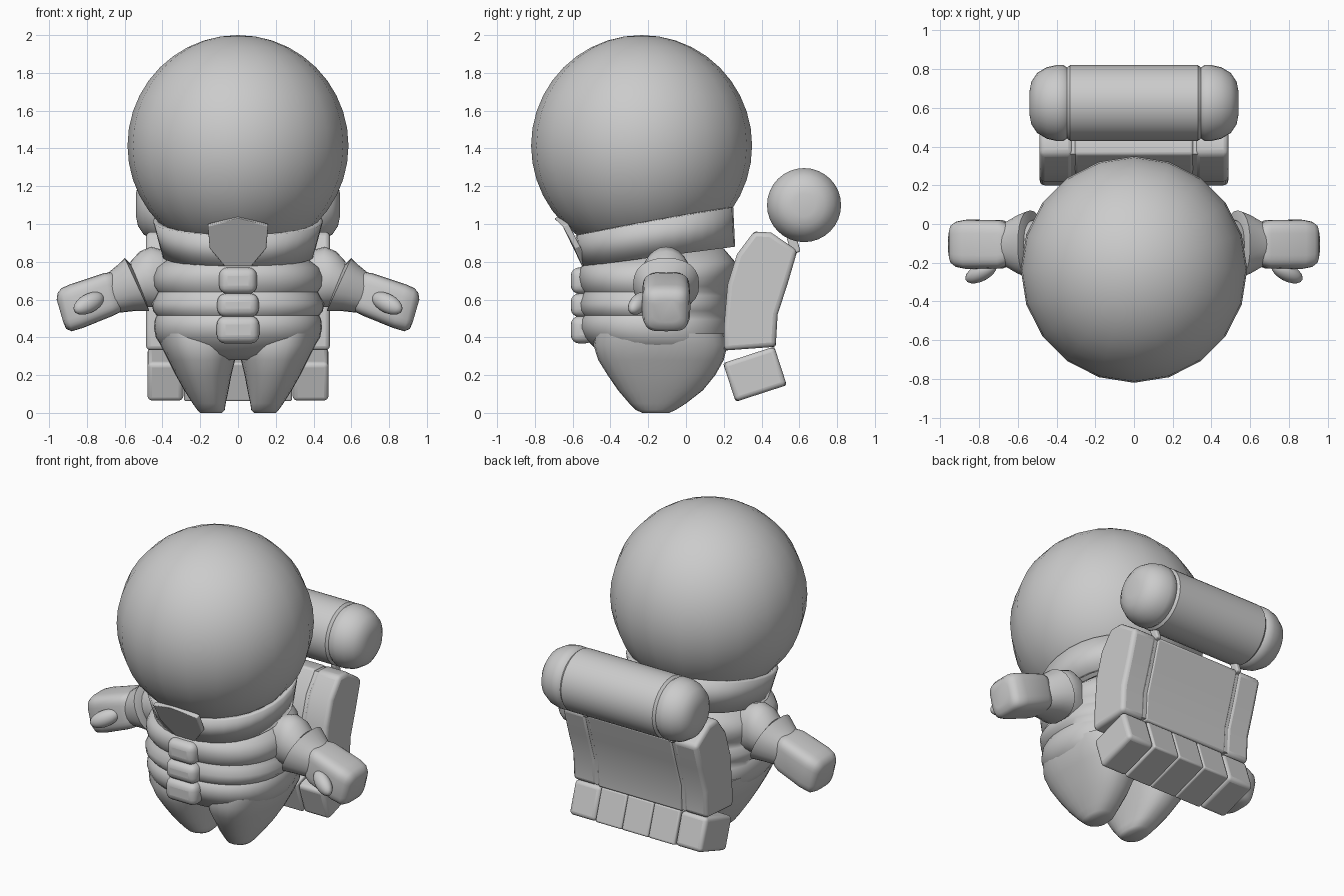
import bpy, bmesh, math
from mathutils import Vector, Matrix

cube = bpy.data.objects.get("Cube")
if cube:
    bpy.data.objects.remove(cube)

GREY = (0.6, 0.6, 0.6, 1)
mat = bpy.data.materials.new("plain grey")
mat.use_nodes = True
mat.diffuse_color = GREY
mat.node_tree.nodes["Principled BSDF"].inputs["Base Color"].default_value = GREY


def finish(name, bm, angle=40, bevel=0, segments=3):
    bmesh.ops.recalc_face_normals(bm, faces=bm.faces)
    mesh = bpy.data.meshes.new(name)
    bm.to_mesh(mesh)
    bm.free()
    obj = bpy.data.objects.new(name, mesh)
    bpy.context.collection.objects.link(obj)
    mesh.materials.append(mat)
    if bevel:
        mod = obj.modifiers.new("round edges", 'BEVEL')
        mod.width, mod.segments = bevel, segments
        mod.limit_method, mod.angle_limit = 'ANGLE', math.radians(35)
    bpy.ops.object.select_all(action='DESELECT')
    obj.select_set(True)
    bpy.context.view_layer.objects.active = obj
    bpy.ops.object.shade_smooth_by_angle(angle=math.radians(angle))
    return obj


def loft(name, rings, count=32, power=2, caps=True, angle=45):
    """Skin superelliptic rings, each given as centre, half axis u, half axis v."""
    bm = bmesh.new()
    loops = []
    for c, u, v in rings:
        loop = []
        for i in range(count):
            a = math.tau * i / count
            ca, sa = math.cos(a), math.sin(a)
            p = c + u * math.copysign(abs(ca) ** (2 / power), ca) \
                  + v * math.copysign(abs(sa) ** (2 / power), sa)
            loop.append(bm.verts.new(p))
        loops.append(loop)
    for low, high in zip(loops, loops[1:]):
        for i in range(count):
            j = (i + 1) % count
            bm.faces.new((low[i], low[j], high[j], high[i]))
    if caps:
        bm.faces.new(loops[0])
        bm.faces.new(loops[-1])
    return finish(name, bm, angle)


def level(z, x0, x1, y0, y1):
    """Horizontal ring."""
    return (Vector(((x0 + x1) / 2, (y0 + y1) / 2, z)),
            Vector(((x1 - x0) / 2, 0, 0)), Vector((0, (y1 - y0) / 2, 0)))


def limb(side, top, bottom, ry):
    """Ring across an arm, from its top and bottom points in the xz plane."""
    t = Vector((side * top[0], -0.105, top[1]))
    b = Vector((side * bottom[0], -0.105, bottom[1]))
    return (t + b) / 2, (t - b) / 2, Vector((0, ry, 0))


def extrude(name, profile, x0, x1, bevel):
    """Extrude a yz profile along x."""
    bm = bmesh.new()
    face = bm.faces.new([bm.verts.new((x0, y, z)) for y, z in profile])
    new = bmesh.ops.extrude_face_region(bm, geom=[face])["geom"]
    bmesh.ops.translate(bm, vec=(x1 - x0, 0, 0),
                        verts=[g for g in new if isinstance(g, bmesh.types.BMVert)])
    return finish(name, bm, 40, bevel)


def ball(name, loc, scale, rot=None, seg=20, rings=20):
    bm = bmesh.new()
    bmesh.ops.create_uvsphere(bm, u_segments=seg, v_segments=rings, radius=1)
    m = Matrix.Translation(loc) @ (rot or Matrix()) @ Matrix.Diagonal((*scale, 1))
    bmesh.ops.transform(bm, matrix=m, verts=bm.verts)
    return finish(name, bm, 60)


def box(name, loc, size, tilt=0, bevel=0.03):
    bm = bmesh.new()
    bmesh.ops.create_cube(bm, size=1)
    m = Matrix.Translation(loc) @ Matrix.Rotation(tilt, 4, 'X') @ Matrix.Diagonal((*size, 1))
    bmesh.ops.transform(bm, matrix=m, verts=bm.verts)
    return finish(name, bm, 50, bevel, 4)


# Helmet
ball("helmet", (0, -0.235, 1.415), (0.585, 0.585, 0.585))

# Padded torso: height, half width, front, back
torso = [(.28, .24, -.36, .12), (.31, .35, -.45, .2), (.36, .41, -.5, .22),
         (.40, .435, -.54, .23), (.45, .445, -.56, .23), (.495, .44, -.555, .23),
         (.515, .43, -.54, .22), (.54, .45, -.56, .225), (.58, .455, -.565, .23),
         (.62, .435, -.55, .225), (.64, .425, -.54, .22), (.67, .445, -.56, .23),
         (.72, .45, -.57, .25), (.77, .43, -.56, .265), (.80, .39, -.52, .26),
         (.87, .3, -.4, .2)]
loft("torso", [level(z, -w, w, a, b) for z, w, a, b in torso], 40, 2.3, angle=60)

# Front pads down the middle of the torso
for i, (z, h, w) in enumerate([(.70, .14, .2), (.57, .125, .22), (.44, .145, .225)]):
    box(f"front_pad_{i + 1}", (0, -0.55, z), (w, 0.12, h), 0, 0.045)

# Collar: tilted open band with a flap at the front
def tilted(w, y0, y1, z0, z1):
    return (Vector((0, (y0 + y1) / 2, (z0 + z1) / 2)), Vector((w, 0, 0)),
            Vector((0, (y1 - y0) / 2, (z1 - z0) / 2)))

collar = loft("collar", [tilted(.40, -.55, .26, .775, .88),
                         tilted(.45, -.585, .25, .94, 1.09)], 32, 2.2, caps=False)
thick = collar.modifiers.new("thickness", 'SOLIDIFY')
thick.thickness = 0.03

bm = bmesh.new()
outline = [(0, 1.03), (.16, .99), (.15, .87), (.07, .775), (-.07, .775), (-.15, .87), (-.16, .99)]
flap = bm.faces.new([bm.verts.new((x, -0.13 - 0.54 * z - 0.012 + 0.15 * abs(x), z)) for x, z in outline])
push = bmesh.ops.extrude_face_region(bm, geom=[flap])["geom"]
bmesh.ops.translate(bm, vec=(0, 0.03, 0.012),
                    verts=[g for g in push if isinstance(g, bmesh.types.BMVert)])
finish("collar_flap", bm, 30, 0.006)

# Legs, arms and gloves on both sides
legs = [(0, .085, .20, -.23, -.09), (.015, .07, .215, -.265, -.055), (.05, .065, .24, -.3, 0),
        (.12, .05, .285, -.36, .09), (.2, .035, .33, -.415, .155), (.28, .015, .37, -.465, .2),
        (.36, 0, .41, -.49, .22), (.42, .02, .42, -.48, .2)]
sleeve = [((.32, .82), (.32, .57), .09), ((.39, .86), (.37, .55), .11),
          ((.46, .88), (.42, .56), .13), ((.52, .855), (.47, .56), .135), ((.57, .80), (.51, .57), .12)]
cuff = [((.56, .78), (.48, .57), .12), ((.60, .82), (.47, .54), .175),
        ((.635, .785), (.54, .54), .155), ((.69, .74), (.63, .53), .115), ((.73, .71), (.69, .53), .09)]
hand = [((.64, .73), (.6, .56), .08), ((.67, .745), (.63, .53), .11), ((.71, .74), (.66, .515), .125),
        ((.89, .68), (.82, .45), .128), ((.935, .66), (.88, .432), .118),
        ((.955, .635), (.91, .445), .1), ((.96, .6), (.925, .48), .07)]
for s, label in ((1, "left"), (-1, "right")):
    loft(f"{label}_leg", [level(z, *sorted((s * a, s * b)), c, d) for z, a, b, c, d in legs], 28, 2.4)
    loft(f"{label}_sleeve", [limb(s, *r) for r in sleeve], 24)
    loft(f"{label}_cuff", [limb(s, *r) for r in cuff], 24, 2.3, angle=35)
    loft(f"{label}_hand", [limb(s, *r) for r in hand], 32, 4, angle=60)
    turn = Matrix.Rotation(s * math.radians(28), 4, 'Y') @ Matrix.Rotation(s * math.radians(-25), 4, 'Z')
    ball(f"{label}_thumb", (s * .79, -.25, .58), (.095, .045, .05), turn, 20, 12)

# Curved backpack with a centre panel and side panels
pack = [(.36, .96), (.45, .955), (.59, .86), (.54, .69), (.485, .52), (.475, .35),
        (.2, .33), (.2, .45), (.22, .68), (.27, .84)]
extrude("pack_centre", pack, -.305, .305, 0.012)
for s, label in ((1, "left"), (-1, "right")):
    extrude(f"pack_{label}_panel", pack, s * .315, s * .487, 0.025)
    inner = [(y * .96 + .015, z * .97 + .02) for y, z in pack]
    extrude(f"pack_{label}_seam", inner, s * .29, s * .33, 0)
    box(f"{label}_roll_strap", (s * .31, .57, .89), (.035, .05, .09), 0.3, 0.01)

# Row of pouches under the pack
for i in range(5):
    box(f"pouch_{i + 1}", ((i - 2) * .192, .365, .205), (.19, .285, .215),
        math.radians(18), 0.025 if i in (0, 4) else 0.012)

# Bedroll with rounded ends
roll = [(-.54, .06), (-.53, .11), (-.50, .155), (-.45, .185), (-.40, .196), (-.365, .196),
        (-.345, .183), (-.33, .196)]
roll += [(-x, r) for x, r in reversed(roll)]
loft("bedroll", [(Vector((x, .625, 1.1)), Vector((0, r, 0)), Vector((0, 0, r)))
                 for x, r in roll], 32, angle=35)
